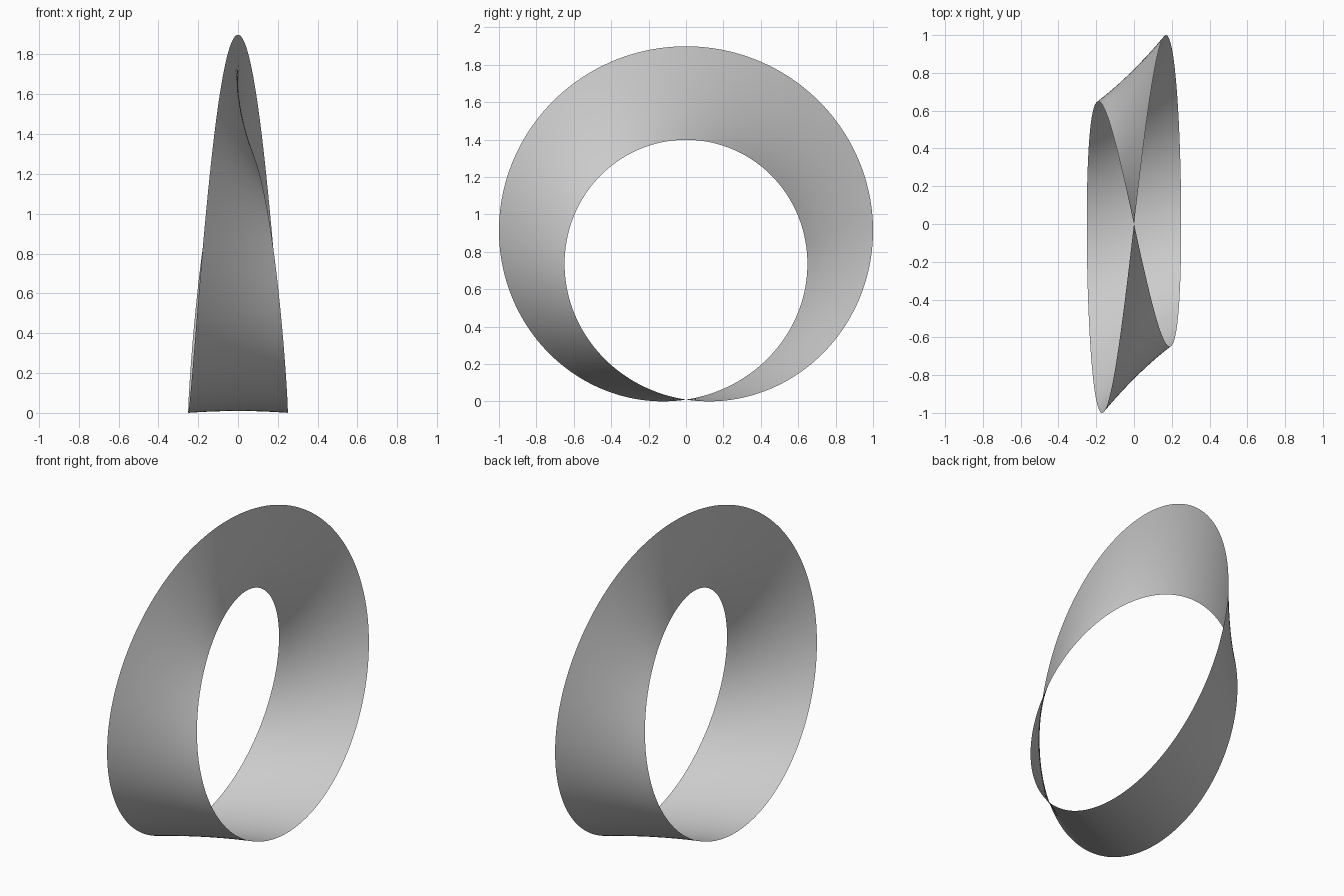
import bpy, bmesh
from math import sin, cos, pi

if "Cube" in bpy.data.objects:
    bpy.data.objects.remove(bpy.data.objects["Cube"])

R, HALF_W = 0.8195, 0.25      # centre-line radius, half width of the band
SEGS, ROWS = 256, 12          # steps around and across
Z0 = R + HALF_W ** 2 / (8 * R)  # lifts the lowest point onto z = 0

# Half-twisted band: radial at the top, lying flat at the bottom
bm = bmesh.new()
rings = []
for i in range(SEGS):
    t = -pi + 2 * pi * i / SEGS
    ring = []
    for j in range(ROWS + 1):
        s = HALF_W * (2 * j / ROWS - 1)
        r = R + s * cos(t / 2)
        ring.append(bm.verts.new((s * sin(t / 2), r * sin(t), Z0 + r * cos(t))))
    rings.append(ring)
rings.append(rings[0][::-1])  # the half twist swaps the two edges at the join

for a, b in zip(rings, rings[1:]):
    for j in range(ROWS):
        bm.faces.new((a[j], b[j], b[j + 1], a[j + 1]))

mesh = bpy.data.meshes.new("twisted_band")
bm.to_mesh(mesh)
bm.free()
band = bpy.data.objects.new("twisted_band", mesh)
bpy.context.collection.objects.link(band)

# Smooth shading
bpy.context.view_layer.objects.active = band
band.select_set(True)
bpy.ops.object.shade_smooth_by_angle()
